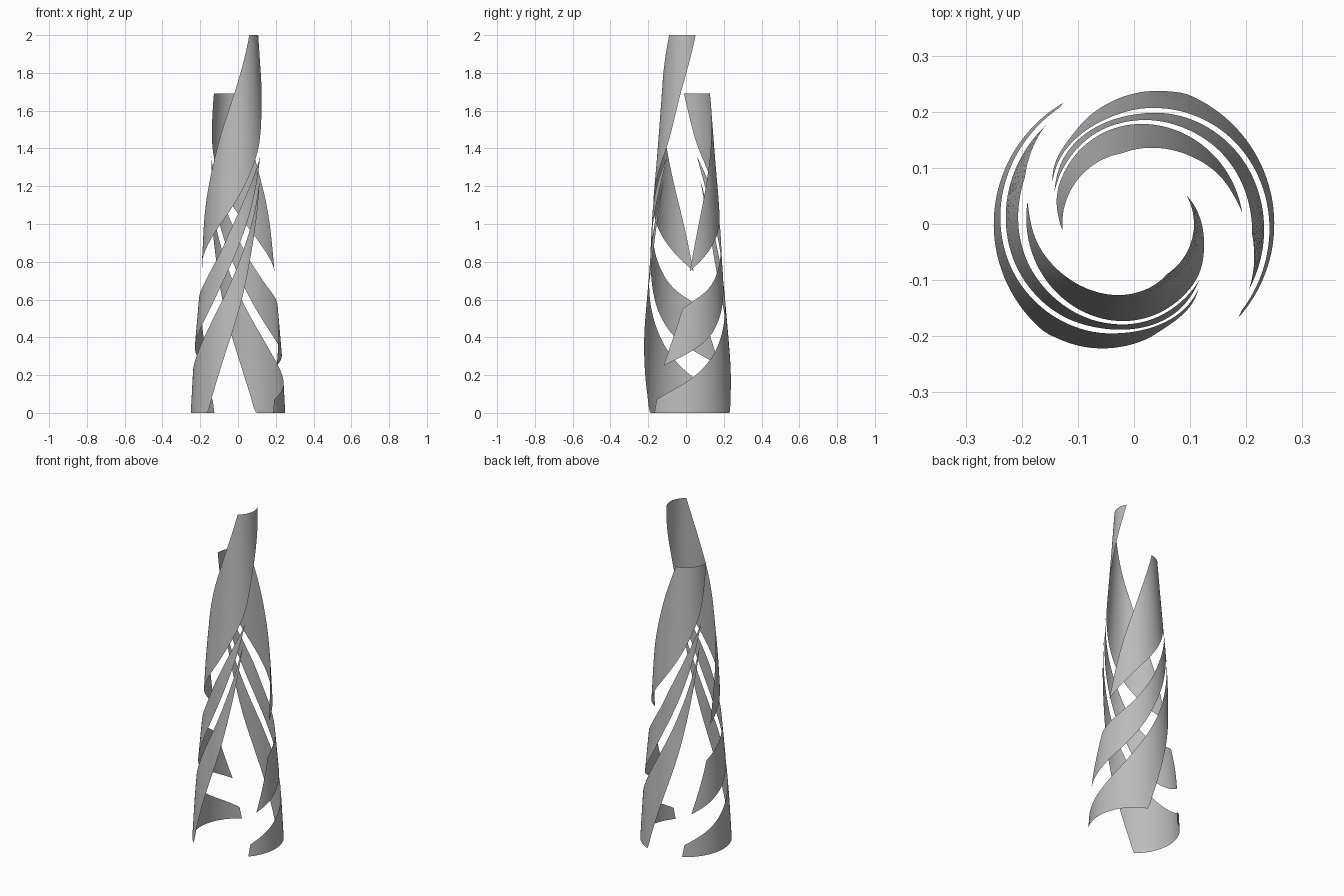
import bpy, bmesh, math

if "Cube" in bpy.data.objects:
    bpy.data.objects.remove(bpy.data.objects["Cube"])

# one plain grey for every blade
grey = bpy.data.materials.new("plain_grey")
grey.diffuse_color = (0.5, 0.5, 0.5, 1)
grey.use_nodes = True
grey.node_tree.nodes["Principled BSDF"].inputs["Base Color"].default_value = grey.diffuse_color


def curve(points, x):
    """Smooth monotone interpolation through (x, value) points."""
    n = len(points)
    d = [(points[i + 1][1] - points[i][1]) / (points[i + 1][0] - points[i][0]) for i in range(n - 1)]
    m = [d[0]] + [0 if a * b <= 0 else 2 * a * b / (a + b) for a, b in zip(d, d[1:])] + [d[-1]]
    i = 0
    while i < n - 2 and x > points[i + 1][0]:
        i += 1
    (x0, y0), (x1, y1) = points[i], points[i + 1]
    h = x1 - x0
    t = min(max((x - x0) / h, 0), 1)
    return ((2*t**3 - 3*t**2 + 1) * y0 + (t**3 - 2*t**2 + t) * h * m[i]
            + (3*t**2 - 2*t**3) * y1 + (t**3 - t**2) * h * m[i + 1])


# radius of the tapered body by height
PROFILE = [(0, .25), (.25, .236), (.6, .207), (.75, .194), (1.08, .176),
           (1.36, .153), (1.69, .128), (2, .107)]

# each blade: lower and upper edge as (angle in degrees, height)
BLADES = {
    "lower_blade": (
        [(-42, 0), (67, 0), (75, .1), (90, .3), (98, .4), (115, .62), (135, .93), (153, 1.24)],
        [(-39, .07), (6, .18), (35, .29), (60, .43), (85, .6), (110, .8), (135, 1.04), (153, 1.24)]),
    "middle_blade": (
        [(-30, .25), (0, .31), (30, .39), (60, .53), (85, .7), (110, .89), (135, 1.12), (158, 1.36)],
        [(-5, .55), (6, .58), (40, .67), (75, .83), (100, 1.0), (130, 1.2), (158, 1.36)]),
    "upper_blade": (
        [(6, .75), (35, .84), (65, .95), (98, 1.09), (144, 1.34), (158, 1.43), (185, 1.69), (226, 2)],
        [(6, .75), (17, .93), (30, 1.1), (55, 1.35), (75, 1.52), (99, 1.69), (142, 2)]),
}


def blade(name, lower, upper, turn, top):
    """Curved sheet between two rising edges on the tapered body."""
    nu, nv = 64, 10
    bm = bmesh.new()
    rows = []
    for i in range(nu + 1):
        t = i / nu
        a0 = lower[0][0] + t * (lower[-1][0] - lower[0][0])
        a1 = upper[0][0] + t * (upper[-1][0] - upper[0][0])
        z0, z1 = curve(lower, a0), curve(upper, a1)
        row = []
        for j in range(nv + 1):
            v = j / nv
            a = math.radians(a0 + (a1 - a0) * v + turn)
            z = z0 + (z1 - z0) * v
            r = curve(PROFILE, z)
            row.append(bm.verts.new((r * math.cos(a), r * math.sin(a), z)))
        rows.append(row)
    for p, q in zip(rows, rows[1:]):
        for j in range(nv):
            bm.faces.new((p[j], q[j], q[j + 1], p[j + 1]))
    bmesh.ops.remove_doubles(bm, verts=bm.verts, dist=1e-5)
    # level top rim
    bmesh.ops.bisect_plane(bm, geom=bm.verts[:] + bm.edges[:] + bm.faces[:],
                           plane_co=(0, 0, top), plane_no=(0, 0, 1), clear_outer=True)
    for f in bm.faces:
        f.smooth = True
    me = bpy.data.meshes.new(name)
    bm.to_mesh(me)
    bm.free()
    me.materials.append(grey)
    bpy.context.collection.objects.link(bpy.data.objects.new(name, me))


# two interlocking halves, the front one taller
for half, turn, top in (("back", 0, 1.69), ("front", 162, 2.001)):
    for name, (lower, upper) in BLADES.items():
        blade(f"{half}_{name}", lower, upper, turn, top)
